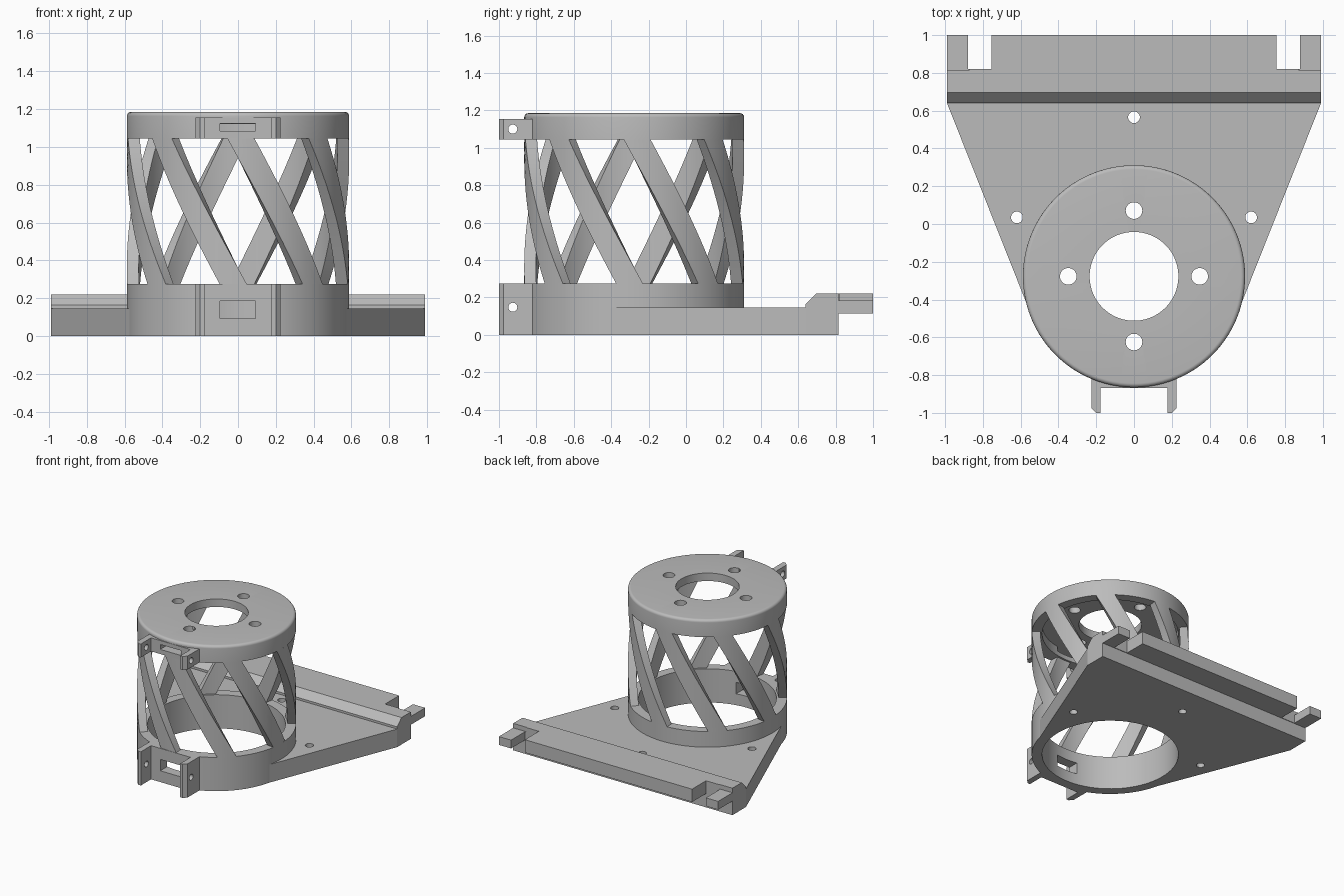
import bpy, bmesh
from math import sin, cos, pi, radians

if "Cube" in bpy.data.objects:
    bpy.data.objects.remove(bpy.data.objects["Cube"], do_unlink=True)

CY = -0.277            # housing axis in y
R_OUT, R_IN = 0.588, 0.51
RING_TOP, CAP_BOTTOM, TOP = 0.275, 1.045, 1.185

grey = bpy.data.materials.new("Plain Grey")
grey.use_nodes = True
colour = (0.5, 0.5, 0.5, 1)
grey.diffuse_color = colour
grey.node_tree.nodes["Principled BSDF"].inputs["Base Color"].default_value = colour


def make(name, bm):
    bmesh.ops.recalc_face_normals(bm, faces=bm.faces)
    mesh = bpy.data.meshes.new(name)
    bm.to_mesh(mesh)
    bm.free()
    mesh.materials.append(grey)
    ob = bpy.data.objects.new(name, mesh)
    bpy.context.collection.objects.link(ob)
    return ob


def prism(name, points, axis, lo, hi):
    """Extrude a 2D outline along x (points are y,z) or z (points are x,y)."""
    bm = bmesh.new()
    place = (lambda p: (lo, *p)) if axis == "x" else (lambda p: (*p, lo))
    face = bm.faces.new([bm.verts.new(place(p)) for p in points])
    new = bmesh.ops.extrude_face_region(bm, geom=[face])["geom"]
    shift = (hi - lo, 0, 0) if axis == "x" else (0, 0, hi - lo)
    bmesh.ops.translate(bm, vec=shift, verts=[v for v in new if isinstance(v, bmesh.types.BMVert)])
    return make(name, bm)


def box(name, x0, x1, y0, y1, z0, z1):
    return prism(name, [(x0, y0), (x1, y0), (x1, y1), (x0, y1)], "z", z0, z1)


def rod(name, a, b, radius, axis, lo, hi, n=32):
    pts = [(a + radius * cos(2 * pi * i / n), b + radius * sin(2 * pi * i / n)) for i in range(n)]
    return prism(name, pts, axis, lo, hi)


def lathe(name, profile, n=96):
    """Revolve a closed (radius, z) loop about the housing axis."""
    bm = bmesh.new()
    rings = [[bm.verts.new((r * cos(2 * pi * i / n), CY + r * sin(2 * pi * i / n), z))
              for r, z in profile] for i in range(n)]
    m = len(profile)
    for i in range(n):
        a, b = rings[i], rings[(i + 1) % n]
        for j in range(m):
            k = (j + 1) % m
            bm.faces.new((a[j], b[j], b[k], a[k]))
    return make(name, bm)


def cut(ob, cutters):
    """Subtract the cutters, bake the result and remove them."""
    for c in cutters:
        c.hide_render = True
        mod = ob.modifiers.new("cut", "BOOLEAN")
        mod.operation, mod.solver, mod.object = "DIFFERENCE", "EXACT", c
    deps = bpy.context.evaluated_depsgraph_get()
    mesh = bpy.data.meshes.new_from_object(ob.evaluated_get(deps))
    ob.modifiers.clear()
    ob.data = mesh
    for c in cutters:
        bpy.data.objects.remove(c, do_unlink=True)


def smooth(ob):
    bpy.ops.object.select_all(action="DESELECT")
    ob.select_set(True)
    bpy.context.view_layer.objects.active = ob
    bpy.ops.object.shade_smooth_by_angle(angle=radians(30))


# Tapered base plate with bore and three screw holes
half = [(0.573, -0.41), (0.99, 0.64)]
plate = prism("base_plate", half + [(-x, y) for x, y in reversed(half)], "z", 0, 0.147)
cut(plate, [rod("bore", 0, CY, 0.55, "z", -1, 1, 96)]
    + [rod("screw_hole", x, y, 0.031, "z", -1, 1) for x, y in ((-0.62, 0.035), (0.62, 0.035), (0, 0.565))])
smooth(plate)

# Raised rear rail with end notches and lowered prongs
rail = prism("rear_rail", [(0.64, 0), (0.64, 0.165), (0.695, 0.22), (1, 0.22), (1, 0.115),
                           (0.815, 0.115), (0.815, 0)], "x", -0.99, 0.99)
cutters = []
for s in (-1, 1):
    xs = sorted((s * 0.755, s * 0.88))
    cutters.append(box("notch", *xs, 0.82, 1.2, -1, 1))
    xs = sorted((s * 0.87, s * 1.2))
    cutters.append(box("prong_step", *xs, 0.815, 1.2, 0.183, 1))
cut(rail, cutters)

# Lower ring with the front slot
ring = lathe("base_ring", [(R_IN, 0), (R_OUT, 0), (R_OUT, RING_TOP), (R_IN, RING_TOP)])
cut(ring, [box("slot", -0.095, 0.093, -1.2, -0.6, 0.092, 0.185)])
smooth(ring)

# Top cap with rounded rim, centre opening and four bolt holes
fillet = [(R_OUT - 0.022 * (1 - cos(a)), TOP - 0.022 * (1 - sin(a)))
          for a in (pi / 2 * i / 6 for i in range(7))]
cap = lathe("top_cap", [(R_IN, CAP_BOTTOM), (R_OUT, CAP_BOTTOM)] + fillet
            + [(0.235, TOP), (0.235, TOP - 0.065), (R_IN, TOP - 0.065)])
cut(cap, [rod("bolt_hole", 0.348 * cos(k * pi / 2), CY + 0.348 * sin(k * pi / 2), 0.044, "z", 0.9, 1.4)
          for k in range(4)] + [box("slot", -0.095, 0.093, -1.2, -0.6, 1.083, 1.123)])
smooth(cap)

# Eight helical struts joining the ring and the cap
STEPS, WIDTH, TWIST = 24, radians(14), radians(41)
for s in range(8):
    bm = bmesh.new()
    rows = []
    for i in range(STEPS + 1):
        t = i / STEPS
        z = CAP_BOTTOM + (RING_TOP - CAP_BOTTOM) * t
        mid = radians(1.5 + 45 * s) + TWIST * t
        row = []
        for r, steps in ((R_OUT, range(5)), (0.525, range(4, -1, -1))):
            for j in steps:
                a = mid + WIDTH * (j / 4 - 0.5)
                row.append(bm.verts.new((r * sin(a), CY - r * cos(a), z)))
        rows.append(row)
    for a, b in zip(rows, rows[1:]):
        for j in range(10):
            k = (j + 1) % 10
            bm.faces.new((a[j], a[k], b[k], b[j]))
    bm.faces.new(rows[0])
    bm.faces.new(rows[-1])
    smooth(make(f"strut_{s + 1}", bm))

# Front clamps: flat pad with slot and two chamfered, drilled lugs
for label, z0, z1, s0, s1 in (("lower", 0, RING_TOP, 0.092, 0.185), ("upper", CAP_BOTTOM, 1.155, 1.083, 1.123)):
    pad = box(label + "_clamp_pad", -0.2, 0.2, -0.867, -0.81, z0, z1)
    cut(pad, [box("slot", -0.095, 0.093, -1.2, -0.6, s0, s1)])
    for side, s in (("left", 1), ("right", -1)):
        outline = [(0.178, -0.81), (0.178, -1), (0.2, -1), (0.226, -0.975), (0.226, -0.81)]
        lug = prism(f"{label}_{side}_lug", [(s * x, y) for x, y in outline], "z", z0, z1)
        cut(lug, [rod("pin_hole", -0.926, (z0 + z1) / 2 + (0.01 if z0 == 0 else 0), 0.024, "x", -1, 1)])
        smooth(lug)
